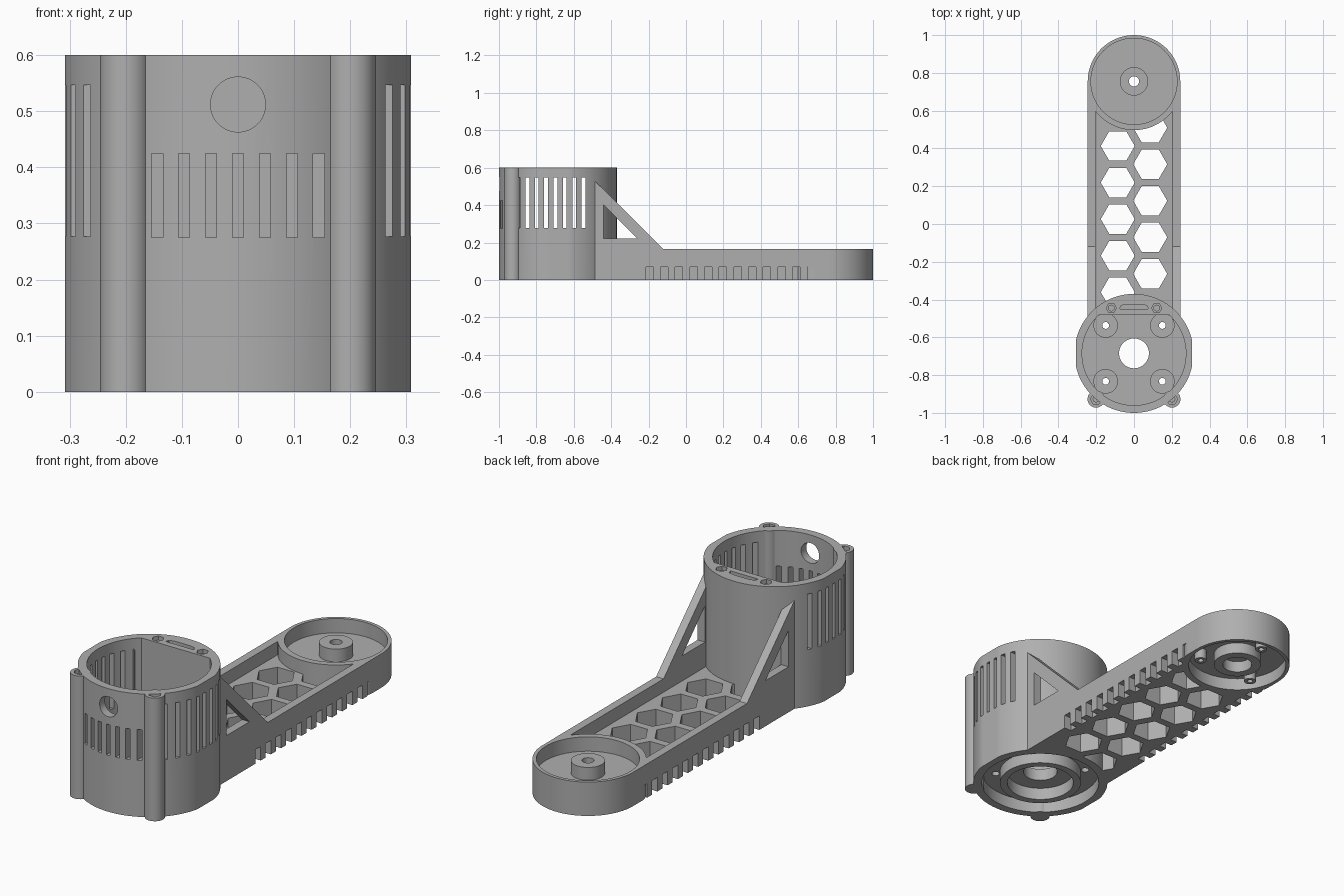
import bpy, bmesh, math
from mathutils import Matrix

if "Cube" in bpy.data.objects:
    bpy.data.objects.remove(bpy.data.objects["Cube"])

grey = bpy.data.materials.new("plain grey")
grey.diffuse_color = (0.43, 0.43, 0.43, 1)
grey.use_nodes = True
grey.node_tree.nodes["Principled BSDF"].inputs["Base Color"].default_value = grey.diffuse_color

BY, CY = -0.685, 0.755          # centres of the motor housing and the end cup


def prism(name, pts, a, b, axis='z'):
    """Extrude a 2D outline from a to b along an axis."""
    bm = bmesh.new()
    put = {'z': lambda p, t: (p[0], p[1], t),
           'x': lambda p, t: (t, p[0], p[1]),
           'y': lambda p, t: (p[0], t, p[1])}[axis]
    lo = [bm.verts.new(put(p, a)) for p in pts]
    hi = [bm.verts.new(put(p, b)) for p in pts]
    n = len(pts)
    bm.faces.new(lo[::-1])
    bm.faces.new(hi)
    for i in range(n):
        j = (i + 1) % n
        bm.faces.new((lo[i], lo[j], hi[j], hi[i]))
    bmesh.ops.recalc_face_normals(bm, faces=bm.faces)
    me = bpy.data.meshes.new(name)
    bm.to_mesh(me)
    bm.free()
    me.materials.append(grey)
    ob = bpy.data.objects.new(name, me)
    bpy.context.collection.objects.link(ob)
    return ob


def circle(x, y, r, n=64):
    return [(x + r * math.cos(2 * math.pi * i / n),
             y + r * math.sin(2 * math.pi * i / n)) for i in range(n)]


def rect(x0, x1, y0, y1):
    return [(x0, y0), (x1, y0), (x1, y1), (x0, y1)]


def cyl(name, x, y, r, z0, z1, n=64):
    return prism(name, circle(x, y, r, n), z0, z1)


def cut(ob, cutters):
    """Subtract the cutters, then drop them."""
    for c in cutters:
        m = ob.modifiers.new("cut", 'BOOLEAN')
        m.operation = 'DIFFERENCE'
        m.solver = 'EXACT'
        m.object = c
    bpy.context.view_layer.update()
    dg = bpy.context.evaluated_depsgraph_get()
    me = bpy.data.meshes.new_from_object(ob.evaluated_get(dg))
    ob.modifiers.clear()
    ob.data = me
    for c in cutters:
        bpy.data.objects.remove(c)


def tube(name, x, y, r, hole, z0, z1, n=64):
    ob = cyl(name, x, y, r, z0, z1, n)
    cut(ob, [cyl("cutter", x, y, hole, z0 - 0.05, z1 + 0.05, n)])
    return ob


# Motor housing: round shell with slightly flattened sides
outer = [(max(-0.308, min(0.308, x)), y) for x, y in circle(0, BY, 0.315, 128)]
housing = prism("motor_housing", outer, 0, 0.6)
screws = [(sx * 0.15, BY + sy * 0.148) for sx in (-1, 1) for sy in (-1, 1)]
# chamber with a flat back wall, and the round recess below
chamber = [p for p in circle(0, BY, 0.275, 128) if p[1] < -0.475]
chamber_cut = chamber[:]
i = max(range(len(chamber)), key=lambda k: chamber[k][1] + chamber[k][0] * 0.001)
cutters = [prism("cutter", chamber_cut, 0.12, 0.7),
           cyl("cutter", 0, BY, 0.275, -0.1, 0.06, 96),
           cyl("cutter", 0, BY, 0.079, 0.0, 0.2)]
cutters += [cyl("cutter", x, y, 0.018, 0.0, 0.2, 24) for x, y in screws]
# front cable hole and vent slots
cutters.append(prism("cutter", circle(0, 0.512, 0.049, 48), -1.1, -0.8, 'y'))
for k in range(-3, 4):
    cutters.append(prism("cutter", rect(k * 0.048 - 0.01, k * 0.048 + 0.01, 0.275, 0.425),
                         -1.1, -0.8, 'y'))
for k in range(8):
    y = -0.898 + 0.05 * k
    cutters.append(prism("cutter", rect(y - 0.01, y + 0.01, 0.277, 0.547), -0.5, 0.5, 'x'))
# rear screw holes and cable slit in the rim
for s in (-1, 1):
    cutters.append(cyl("cutter", s * 0.12, -0.445, 0.027, 0.58, 0.7, 6))
    cutters.append(cyl("cutter", s * 0.12, -0.445, 0.015, 0.45, 0.59, 24))
cutters.append(prism("cutter", [(-0.075, -0.45), (0.075, -0.45), (0.07, -0.433),
                                (0.045, -0.425), (-0.045, -0.425), (-0.07, -0.433)], 0.5, 0.7))
cut(housing, cutters)

# Screw pads on the housing floor and the ring below it
for x, y in screws:
    tube("motor_screw_pad", x, y, 0.065, 0.018, 0.115, 0.135, 40)
tube("housing_lower_ring", 0, BY, 0.19, 0.155, 0.0, 0.065)

# Front screw posts with nut pockets
for s in (-1, 1):
    post = cyl("screw_post", s * 0.201, -0.927, 0.045, 0, 0.6, 48)
    cut(post, [cyl("cutter", s * 0.201, -0.927, 0.03, 0.58, 0.7, 6),
               cyl("cutter", s * 0.201, -0.927, 0.015, 0.45, 0.59, 24)])

# Arm side walls with gusset, triangular window and bottom notches
for s in (-1, 1):
    wall = prism("arm_side_wall", [(-0.508, 0), (CY, 0), (CY, 0.165), (-0.12, 0.165),
                                   (-0.508, 0.55)], s * 0.205, s * 0.245, 'x')
    cutters = [prism("cutter", [(-0.44, 0.222), (-0.262, 0.222), (-0.44, 0.4)],
                     s * 0.1, s * 0.3, 'x'),
               cyl("cutter", 0, CY, 0.238, -0.1, 0.3, 96)]
    for k in range(12):
        y = -0.195 + 0.0785 * k
        cutters.append(prism("cutter", rect(y - 0.02, y + 0.02, -0.1, 0.068),
                             s * 0.1, s * 0.3, 'x'))
    cut(wall, cutters)

# Honeycomb floor of the arm
floor = prism("honeycomb_floor", rect(-0.206, 0.206, -0.5, 0.66), 0, 0.1)
cutters = [cyl("cutter", 0, BY, 0.3, -0.1, 0.2, 96), cyl("cutter", 0, CY, 0.245, -0.1, 0.2, 96)]
for k in range(5):
    cutters.append(cyl("cutter", -0.086, 0.413 - 0.1935 * k, 0.09, -0.1, 0.2, 6))
    cutters.append(cyl("cutter", 0.086, 0.51 - 0.1935 * k, 0.09, -0.1, 0.2, 6))
cut(floor, cutters)

# End cup: rim, floor, hub and underside bosses
rim = []
for x, y in circle(0, 0, 1, 128):
    r = 0.245 if y >= -1e-6 else 0.258
    rim.append((max(-0.245, min(0.245, r * x)), CY + r * y))
cup = prism("end_cup", rim, 0, 0.165)
cut(cup, [cyl("cutter", 0, CY, 0.228, 0.095, 0.3, 96),
          cyl("cutter", 0, CY, 0.228, -0.1, 0.06, 96),
          cyl("cutter", 0, CY, 0.027, 0.0, 0.2, 32)])
tube("cup_hub", 0, CY, 0.075, 0.027, 0.09, 0.157)
tube("cup_lower_ring", 0, CY, 0.11, 0.068, 0.005, 0.065)
for a in (90, 210, 330):
    a = math.radians(a)
    tube("cup_screw_boss", 0.175 * math.cos(a), CY + 0.175 * math.sin(a),
         0.028, 0.013, 0.01, 0.065, 24)

# Smooth the round walls, keep edges sharp
bpy.ops.object.select_all(action='DESELECT')
for ob in bpy.context.scene.objects:
    ob.select_set(True)
    bpy.context.view_layer.objects.active = ob
bpy.ops.object.shade_smooth_by_angle(angle=math.radians(30))
